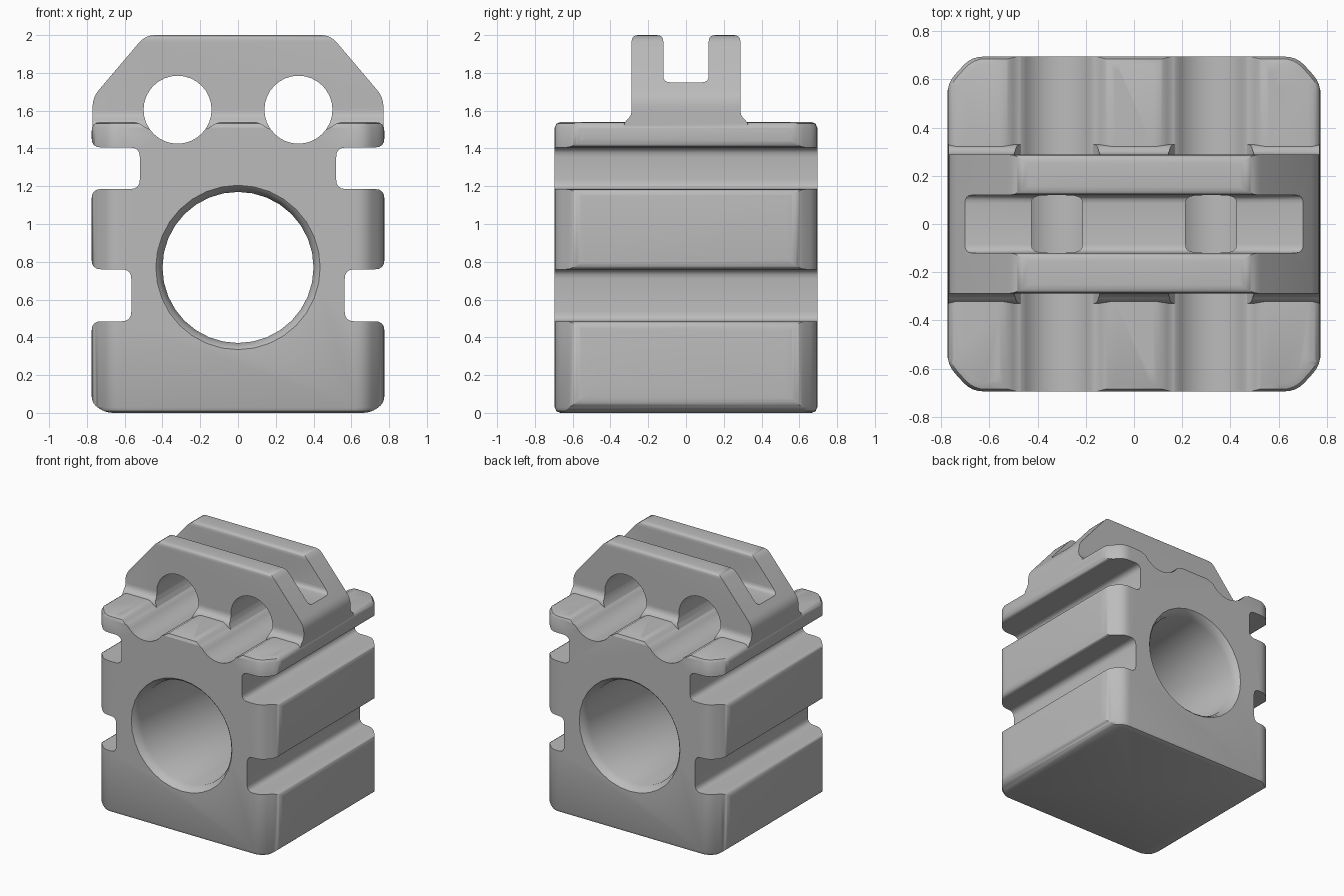
import bpy, bmesh, math
from mathutils import Vector

if "Cube" in bpy.data.objects:
    bpy.data.objects.remove(bpy.data.objects["Cube"], do_unlink=True)

grey = bpy.data.materials.new("plain grey")
grey.use_nodes = True
grey.diffuse_color = (0.5, 0.5, 0.5, 1)
bsdf = grey.node_tree.nodes["Principled BSDF"]
bsdf.inputs["Base Color"].default_value = grey.diffuse_color
bsdf.inputs["Roughness"].default_value = 0.7

# Maps profile coordinates (a, b) and depth d into space
AXES = {"x": lambda a, b, d: (d, a, b),
        "y": lambda a, b, d: (a, d, b),
        "z": lambda a, b, d: (a, b, d)}


def rounded(points, radius, steps=4):
    """Soften every corner of a closed profile."""
    pts = [Vector(p) for p in points]
    out = []
    for i, p in enumerate(pts):
        to_prev, to_next = pts[i - 1] - p, pts[(i + 1) % len(pts)] - p
        r = min(radius, to_prev.length * 0.45, to_next.length * 0.45)
        start, end = p + to_prev.normalized() * r, p + to_next.normalized() * r
        for k in range(steps + 1):
            t = k / steps
            out.append(start * (1 - t) ** 2 + p * 2 * t * (1 - t) + end * t ** 2)
    return out


def mirrored(half):
    """Close a right-hand half profile with its mirror image."""
    return half + [(-a, b) for a, b in reversed(half)]


def loft(name, rings, axis):
    """Solid made of matching closed profiles placed along an axis."""
    bm = bmesh.new()
    loops = [[bm.verts.new(AXES[axis](p[0], p[1], d)) for p in pts]
             for pts, d in rings]
    for lo, hi in zip(loops, loops[1:]):
        for i in range(len(lo)):
            bm.faces.new((lo[i - 1], lo[i], hi[i], hi[i - 1]))
    bm.faces.new(loops[0])
    bm.faces.new(loops[-1])
    bmesh.ops.recalc_face_normals(bm, faces=bm.faces)
    mesh = bpy.data.meshes.new(name)
    bm.to_mesh(mesh)
    bm.free()
    mesh.materials.append(grey)
    obj = bpy.data.objects.new(name, mesh)
    bpy.context.collection.objects.link(obj)
    return obj


def prism(name, pts, axis, lo, hi):
    return loft(name, [(pts, lo), (pts, hi)], axis)


def circle(x, z, r, n=32):
    return [(x + r * math.cos(math.tau * i / n), z + r * math.sin(math.tau * i / n))
            for i in range(n)]


def combine(obj, other, operation):
    """Apply a boolean and discard the helper."""
    mod = obj.modifiers.new("combine", "BOOLEAN")
    mod.operation, mod.object, mod.solver = operation, other, "EXACT"
    bpy.context.view_layer.update()
    graph = bpy.context.evaluated_depsgraph_get()
    mesh = bpy.data.meshes.new_from_object(obj.evaluated_get(graph))
    obj.modifiers.clear()
    obj.data = mesh
    bpy.data.objects.remove(other, do_unlink=True)


W, D = 0.775, 0.695

# Block with side slots and softened lips beside the top grooves
half = [(0.70, 0), (W, 0.05), (W, 0.485), (0.565, 0.485), (0.565, 0.76), (W, 0.76),
        (W, 1.185), (0.52, 1.185), (0.52, 1.405), (W, 1.405), (W, 1.54),
        (0.53, 1.54), (0.475, 1.50), (0.165, 1.50), (0.11, 1.54)]
body = prism("clamp_block", rounded(mirrored(half), 0.05), "y", -D - 0.1, D + 0.1)


# Chamfered plan shape that trims the block's corners
def plan(inset):
    w, d = W - inset, D - inset
    return rounded(mirrored([(w - 0.1, -d), (w, -d + 0.11),
                             (w, d - 0.11), (w - 0.1, d)]), 0.05)


trim = loft("trim", [(plan(0.03), 0), (plan(0.009), 0.009), (plan(0), 0.03),
                     (plan(0), 1.51), (plan(0.009), 1.531), (plan(0.03), 1.54)], "z")
combine(body, trim, "INTERSECT")

# Twin upright plates: U-shaped section cut to the sloped outline
section = [(0.33, 1.45), (0.33, 1.535), (0.288, 1.575), (0.288, 2.0),
           (0.12, 2.0), (0.12, 1.75)]
lugs = prism("lugs", rounded(mirrored(section), 0.035), "x", -1, 1)
outline = [(0.77, 1.40), (0.77, 1.67), (0.49, 2.0)]
combine(lugs, prism("outline", rounded(mirrored(outline), 0.05), "y", -0.5, 0.5),
        "INTERSECT")
combine(body, lugs, "UNION")

# Large bore with softened rims
bore = [(circle(0, 0.77, r), y) for r, y in
        ((0.45, -0.71), (0.42, -0.68), (0.40, -0.63),
         (0.40, 0.63), (0.42, 0.68), (0.45, 0.71))]
combine(body, loft("bore", bore, "y"), "DIFFERENCE")

# Pair of small bores that continue as grooves over the block
for side in (-1, 1):
    hole = prism("hole", circle(side * 0.32, 1.605, 0.18), "y", -0.9, 0.9)
    combine(body, hole, "DIFFERENCE")

# Smooth shading
bpy.ops.object.select_all(action="DESELECT")
body.select_set(True)
bpy.context.view_layer.objects.active = body
bpy.ops.object.shade_smooth_by_angle(angle=math.radians(40))
